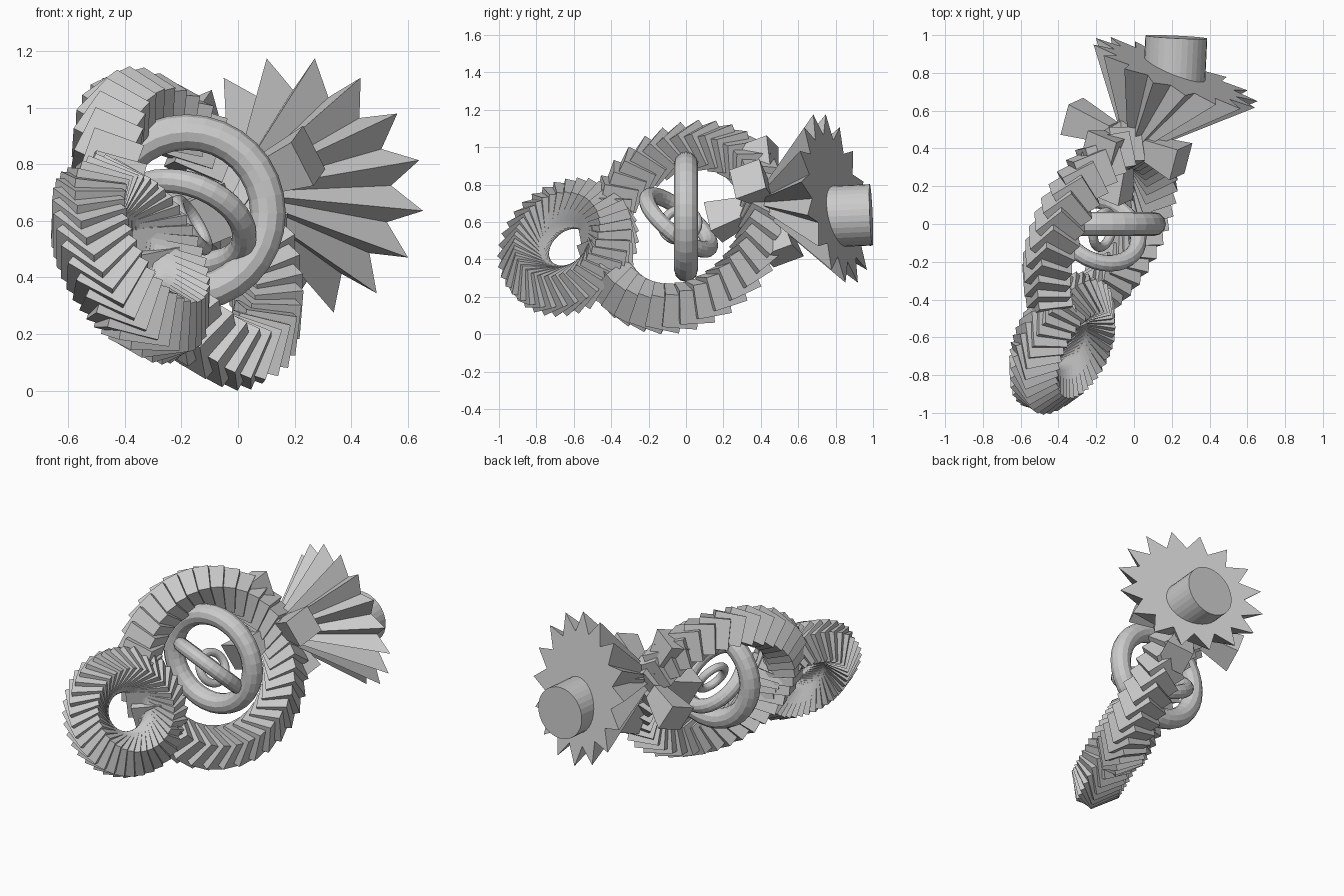
import bpy, bmesh, math
from mathutils import Vector, Matrix

if "Cube" in bpy.data.objects:
    bpy.data.objects.remove(bpy.data.objects["Cube"])


def frame(normal):
    """Right, up and normal directions around a normal."""
    n = Vector(normal).normalized()
    u = (Vector((0, 0, 1)) - n * n.z).normalized()
    return n.cross(u), u, n


def basis(x, y, z):
    return Matrix((x, y, z)).transposed()


def mesh_object(name, bm):
    bmesh.ops.recalc_face_normals(bm, faces=bm.faces[:])
    mesh = bpy.data.meshes.new(name)
    bm.to_mesh(mesh)
    bm.free()
    ob = bpy.data.objects.new(name, mesh)
    bpy.context.collection.objects.link(ob)
    return ob


def block_ring(name, center, normal, radius, size, count, tilt):
    """Overlapping cubes set on edge around a circle."""
    r, u, n = frame(normal)
    bm = bmesh.new()
    for i in range(count):
        a = math.tau * i / count
        radial = r * math.cos(a) + u * math.sin(a)
        rot = (basis(radial, n.cross(radial), n)
               @ Matrix.Rotation(math.radians(tilt), 3, 'X')
               @ Matrix.Rotation(math.radians(45), 3, 'Y'))
        mat = Matrix.Translation(Vector(center) + radial * radius) @ rot.to_4x4()
        bmesh.ops.create_cube(bm, size=size, matrix=mat)
    return mesh_object(name, bm)


def hoop(name, center, normal, major, minor):
    r, u, n = frame(normal)
    bpy.ops.mesh.primitive_torus_add(
        major_radius=major, minor_radius=minor, major_segments=32,
        minor_segments=12, location=center, rotation=basis(u, r, n).to_euler())
    bpy.context.object.name = name


# Two interlocking rings of cubes
block_ring("large_block_ring", (-0.18, -0.01, 0.573), (0.8, -0.42, 0.42),
           0.475, 0.186, 36, -30)
block_ring("small_block_ring", (-0.38, -0.63, 0.465), (0.8, -0.4, 0.45),
           0.25, 0.19, 36, 33)

# Nested hoops in the middle
hoop("outer_hoop", (-0.18, 0, 0.628), (0, -1, 0), 0.286, 0.063)
hoop("middle_hoop", (-0.18, -0.04, 0.597), (0.3, 0.61, 0.73), 0.213, 0.044)
hoop("inner_hoop", (-0.165, -0.03, 0.585), (0.85, -0.2, 0.5), 0.095, 0.025)

# Hub: six tapered blocks pointing in to one centre, two on each axis
hub = Vector((-0.04, 0.45, 0.71))
ax = Vector((0.24, -0.1, 0.1)).normalized()
ay = Vector((-0.02, -0.235, -0.065))
ay = (ay - ax * ay.dot(ax)).normalized()
az = ax.cross(ay)
bm = bmesh.new()
for x, y, z in ((ax, ay, az), (ay, az, ax), (az, ax, ay)):
    for side in (-1, 1):
        mat = Matrix.Translation(hub + z * side * 0.215) @ basis(x, y, z).to_4x4()
        verts = bmesh.ops.create_cube(bm, size=1)["verts"]
        for v in verts:
            w = 0.176 if v.co.z * side > 0 else 0.1
            v.co = mat @ Vector((v.co.x * w, v.co.y * w, v.co.z * 0.24))
mesh_object("hub_blocks", bm)

# Pleated star cone
r, u, n = frame((0.39, 1, 0.22))
star_center = Vector((0.22, 0.8, 0.725))
points = 16
bm = bmesh.new()
rim = []
for i in range(points * 2):
    a = math.pi * (i + 1) / points
    rad = 0.345 if i % 2 else 0.468
    rim.append(bm.verts.new(
        star_center + (u * math.cos(a) + r * math.sin(a)) * rad))
apex = bm.verts.new((-0.03, 0.35, 0.70))
bm.faces.new(rim)
for i, v in enumerate(rim):
    bm.faces.new((v, rim[(i + 1) % len(rim)], apex))
mesh_object("star_cone", bm)

# Round stub behind the star
start, end = Vector((0.211, 0.72, 0.626)), Vector((0.224, 0.99, 0.638))
bpy.ops.mesh.primitive_cylinder_add(
    vertices=32, radius=0.164, depth=(end - start).length,
    location=(start + end) / 2,
    rotation=(end - start).to_track_quat('Z', 'Y').to_euler())
bpy.context.object.name = "rear_stub"
